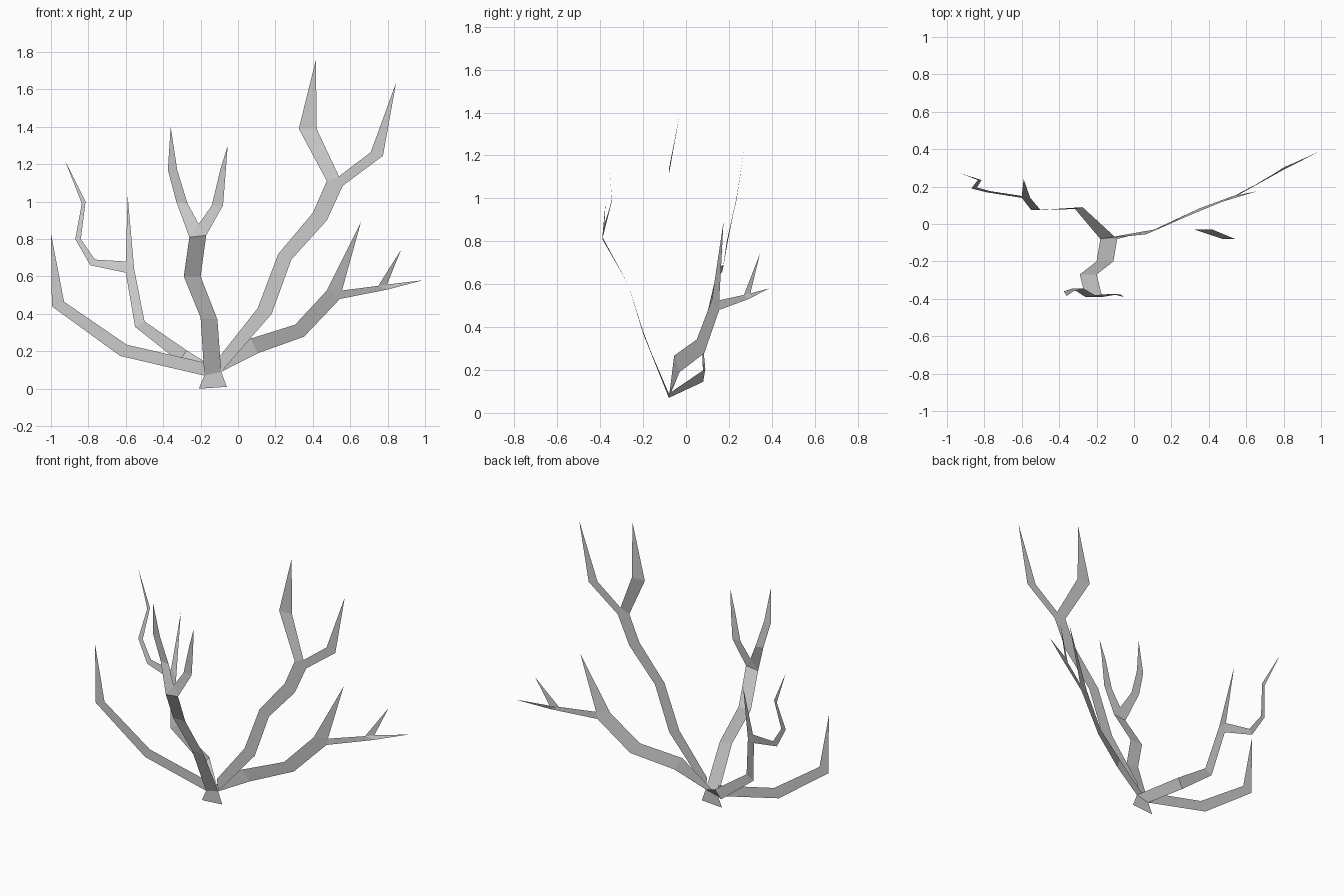
import bpy

cube = bpy.data.objects.get("Cube")
if cube:
    bpy.data.objects.remove(cube, do_unlink=True)

bark = bpy.data.materials.new("grey bark")
bark.use_nodes = True
grey = (0.6, 0.6, 0.6, 1)
bark.diffuse_color = grey
bark.node_tree.nodes["Principled BSDF"].inputs["Base Color"].default_value = grey

PLANE = -0.08  # depth of the flat limbs


def ribbon(name, left, right, tip=None, depth=PLANE):
    """Flat strip between two rails, closed by an optional pointed tip.
    Rail points are (x, z) at the given depth, or (x, y, z)."""
    def place(p):
        return p if len(p) == 3 else (p[0], depth, p[1])

    verts = [place(p) for pair in zip(left, right) for p in pair]
    faces = [(i, i + 1, i + 3, i + 2) for i in range(0, len(verts) - 2, 2)]
    if tip:
        n = len(verts)
        verts.append(place(tip))
        faces.append((n - 2, n - 1, n))
    mesh = bpy.data.meshes.new(name)
    mesh.from_pydata(verts, [], faces)
    mesh.materials.append(bark)
    obj = bpy.data.objects.new(name, mesh)
    bpy.context.collection.objects.link(obj)
    return obj


root_l, root_r = (-.18, .07), (-.09, .09)

# Flared foot
ribbon("foot", [(-.21, 0), root_l], [(-.06, .01), root_r])

# Front limb, leaning forward and splitting in two
crotch_l, crotch_r, notch = (-.26, -.39, .81), (-.17, -.39, .82), (-.21, -.38, .88)
ribbon("front_limb",
       [root_l, (-.2, -.2, .38), (-.29, -.27, .6), crotch_l],
       [root_r, (-.11, -.2, .37), (-.2, -.27, .6), crotch_r], notch)
ribbon("front_limb_right_fork",
       [crotch_l, (-.33, -.345, 1), (-.375, -.36, 1.17)],
       [notch, (-.27, -.345, .99), (-.325, -.36, 1.17)], (-.36, -.385, 1.4))
ribbon("front_limb_left_fork",
       [notch, (-.14, -.375, .98), (-.095, -.38, 1.17)],
       [crotch_r, (-.08, -.375, .98), (-.065, -.38, 1.17)], (-.055, -.39, 1.3))

# Low limb on the right side
ribbon("low_limb",
       [root_l, (-.63, .175), (-.995, .44)],
       [(-.18, .14), (-.595, .235), (-.93, .465)], (-1, .83))

# Back limb with an upright spike and a crooked twig
fork_low, fork_top = (-.6, .14, .62), (-.6, .15, .68)
ribbon("back_limb",
       [root_l, (-.315, .08, .145), (-.55, .075, .33), fork_low],
       [root_r, (-.275, .09, .205), (-.5, .075, .36), (-.555, .14, .64)], fork_top)
ribbon("back_limb_spike", [fork_top], [(-.555, .14, .64)], (-.59, .24, 1.03))
ribbon("back_limb_twig",
       [fork_low, (-.79, .17, .66), (-.87, .19, .8), (-.835, .235, .99)],
       [fork_top, (-.765, .175, .69), (-.84, .195, .8), (-.815, .235, 1)],
       (-.925, .27, 1.22))

# Tall limb on the left side with two prongs
left_fork, right_fork, saddle = (.475, 1.11), (.56, 1.085), (.54, 1.135)
ribbon("tall_limb",
       [(-.1, .17), (.105, .43), (.215, .72), (.4, .94), left_fork],
       [root_r, (.18, .4), (.285, .69), (.475, .9), right_fork], saddle)
ribbon("tall_limb_inner_prong",
       [left_fork, (.325, -.03, 1.39)],
       [saddle, (.42, -.03, 1.39)], (.417, -.03, 1.76))
ribbon("tall_limb_outer_prong",
       [saddle, (.71, 1.265)], [right_fork, (.775, 1.245)], (.845, 1.635))

# Sweeping limb reaching back on the left side
bend_top, bend_low, bend_in = (.475, .12, .525), (.545, .155, .48), (.556, .155, .525)
twig_in, twig_low, twig_out = (.75, .27, .55), (.8, .29, .53), (.797, .3, .557)
ribbon("sweeping_limb",
       [root_l, (.065, -.055, .267), (.305, .05, .342), bend_top],
       [root_r, (.107, -.03, .19), (.353, .085, .278), bend_low], bend_in)
ribbon("sweeping_limb_spike", [bend_top], [bend_in], (.658, .175, .893))
ribbon("sweeping_limb_end", [bend_in, twig_in], [bend_low, twig_low], twig_out)
ribbon("sweeping_limb_twig", [twig_in], [twig_out], (.872, .345, .743))
ribbon("sweeping_limb_tip", [twig_out], [twig_low], (.99, .387, .58))
